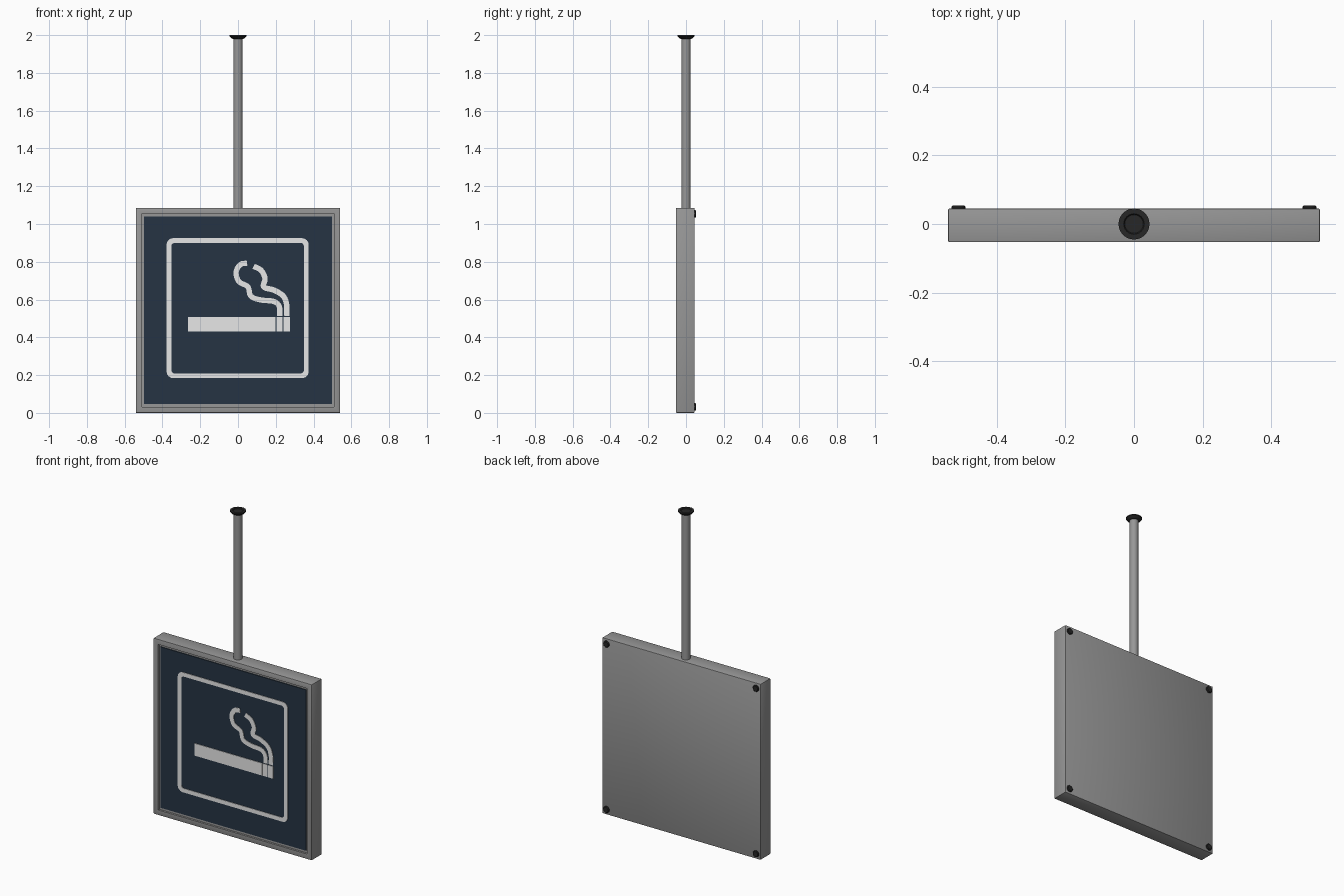
import bpy, bmesh, math
from mathutils import Vector

if "Cube" in bpy.data.objects:
    bpy.data.objects.remove(bpy.data.objects["Cube"])


def material(name, rgb):
    m = bpy.data.materials.new(name)
    m.diffuse_color = (*rgb, 1)
    m.use_nodes = True
    m.node_tree.nodes["Principled BSDF"].inputs["Base Color"].default_value = m.diffuse_color
    return m


GREY = material("grey metal", (0.31, 0.31, 0.31))
NAVY = material("dark blue panel", (0.019, 0.034, 0.056))
WHITE = material("white symbol", (0.8, 0.8, 0.8))
BLACK = material("black fitting", (0.02, 0.02, 0.02))

FRONT, BACK, PANEL_Y = -0.053, 0.045, -0.046
MID_Z = 0.543


def finish(name, bm, mat):
    bmesh.ops.recalc_face_normals(bm, faces=bm.faces[:])
    me = bpy.data.meshes.new(name)
    bm.to_mesh(me)
    bm.free()
    me.materials.append(mat)
    ob = bpy.data.objects.new(name, me)
    bpy.context.collection.objects.link(ob)
    return ob


def smooth(ob):
    bpy.ops.object.select_all(action='DESELECT')
    ob.select_set(True)
    bpy.context.view_layer.objects.active = ob
    bpy.ops.object.shade_smooth_by_angle(angle=math.radians(35))


def box(bm, x0, x1, y0, y1, z0, z1):
    vs = bmesh.ops.create_cube(bm, size=1)["verts"]
    for v in vs:
        v.co = ((x0 + x1) / 2 + v.co.x * (x1 - x0),
                (y0 + y1) / 2 + v.co.y * (y1 - y0),
                (z0 + z1) / 2 + v.co.z * (z1 - z0))


def lathe(name, profile, mat, place, segments=32):
    """Spin (radius, height) points; place maps local xyz to the model."""
    bm = bmesh.new()
    rings = []
    for r, h in profile:
        rings.append([bm.verts.new(place(r * math.cos(a), r * math.sin(a), h))
                      for a in (2 * math.pi * i / segments for i in range(segments))])
    for a, b in zip(rings, rings[1:]):
        for i in range(segments):
            j = (i + 1) % segments
            bm.faces.new((a[i], a[j], b[j], b[i]))
    bm.faces.new(rings[0])
    bm.faces.new(rings[-1])
    ob = finish(name, bm, mat)
    smooth(ob)
    return ob


def strip(name, left, right, mat, closed=False, y=PANEL_Y, thick=0.003):
    """Thin plate between two matching rows of (x, z) points."""
    bm = bmesh.new()
    l = [bm.verts.new((x, y, z)) for x, z in left]
    r = [bm.verts.new((x, y, z)) for x, z in right]
    n = len(l)
    for i in range(n if closed else n - 1):
        j = (i + 1) % n
        bm.faces.new((l[i], l[j], r[j], r[i]))
    res = bmesh.ops.extrude_face_region(bm, geom=bm.faces[:])
    for v in res["geom"]:
        if isinstance(v, bmesh.types.BMVert):
            v.co.y -= thick
    return finish(name, bm, mat)


def spline(pts, steps=6):
    p = [Vector(q) for q in pts]
    p = [2 * p[0] - p[1]] + p + [2 * p[-1] - p[-2]]
    out = []
    for i in range(1, len(p) - 2):
        a, b, c, d = p[i - 1:i + 3]
        for s in range(steps):
            t = s / steps
            out.append(0.5 * (2 * b + (c - a) * t + (2 * a - 5 * b + 4 * c - d) * t ** 2
                              + (3 * b - a - 3 * c + d) * t ** 3))
    return out + [p[-2]]


def stroke(name, pts, width):
    c = spline(pts)
    left, right = [], []
    for i, q in enumerate(c):
        t = (c[min(i + 1, len(c) - 1)] - c[max(i - 1, 0)]).normalized()
        n = Vector((-t.y, t.x)) * width / 2
        left.append(q + n)
        right.append(q - n)
    strip(name, left, right, WHITE)


def rounded(x0, x1, z0, z1, r, steps=6):
    pts = []
    corners = [(x1 - r, z1 - r), (x0 + r, z1 - r), (x0 + r, z0 + r), (x1 - r, z0 + r)]
    for k, (cx, cz) in enumerate(corners):
        for s in range(steps + 1):
            a = math.pi / 2 * (k + s / steps)
            pts.append((cx + r * math.cos(a), cz + r * math.sin(a)))
    return pts


# Sign housing with a recessed front
bm = bmesh.new()
box(bm, -0.541, 0.541, FRONT, BACK, 0, 1.086)
bmesh.ops.bevel(bm, geom=bm.edges[:], offset=0.004, segments=2, affect='EDGES', profile=0.5)
front = min(bm.faces, key=lambda f: f.calc_center_median().y - f.calc_area())
bmesh.ops.inset_region(bm, faces=[front], thickness=0.039)
res = bmesh.ops.extrude_face_region(bm, geom=[front])
for v in res["geom"]:
    if isinstance(v, bmesh.types.BMVert):
        v.co.y += 0.012
bmesh.ops.delete(bm, geom=[front], context='FACES')
smooth(finish("sign_housing", bm, GREY))

# Blue panel set in the recess
bm = bmesh.new()
box(bm, -0.497, 0.497, PANEL_Y, FRONT + 0.013, MID_Z - 0.497, MID_Z + 0.497)
finish("sign_panel", bm, NAVY)

# White border line
strip("symbol_border", rounded(-0.378, 0.374, 0.184, 0.925, 0.035),
      rounded(-0.353, 0.349, 0.209, 0.900, 0.018), WHITE, closed=True)

# Cigarette body and its burning tip
bm = bmesh.new()
for x0, x1 in ((-0.264, 0.198), (0.203, 0.235), (0.240, 0.275)):
    box(bm, x0, x1, PANEL_Y - 0.003, PANEL_Y + 0.001, 0.432, 0.508)
finish("cigarette", bm, WHITE)

# Two smoke trails
stroke("smoke_left", [(0.048, 0.793), (0.012, 0.785), (-0.010, 0.745), (0.005, 0.695),
                      (0.052, 0.668), (0.068, 0.618), (0.12, 0.598), (0.19, 0.590),
                      (0.219, 0.562), (0.221, 0.514)], 0.028)
stroke("smoke_right", [(0.083, 0.776), (0.122, 0.755), (0.143, 0.712), (0.136, 0.667),
                       (0.19, 0.650), (0.240, 0.618), (0.258, 0.570), (0.258, 0.514)], 0.029)

# Hanging pole and its ceiling flange
upright = lambda x, y, z: (x, y, z)
lathe("pole", [(0.0245, 1.08), (0.0245, 1.992)], GREY, upright)
lathe("ceiling_flange", [(0.026, 1.980), (0.036, 1.984), (0.045, 1.993), (0.045, 2.0),
                         (0.030, 2.0), (0.027, 1.996)], BLACK, upright)

# Four bolts on the back
for sx in (-1, 1):
    for sz in (-1, 1):
        cx, cz = sx * 0.511, MID_Z + sz * 0.511
        lathe("back_bolt", [(0.020, BACK - 0.003), (0.020, 0.050), (0.016, 0.054)], BLACK,
              lambda x, y, h: (cx + x, h, cz + y), 16)
